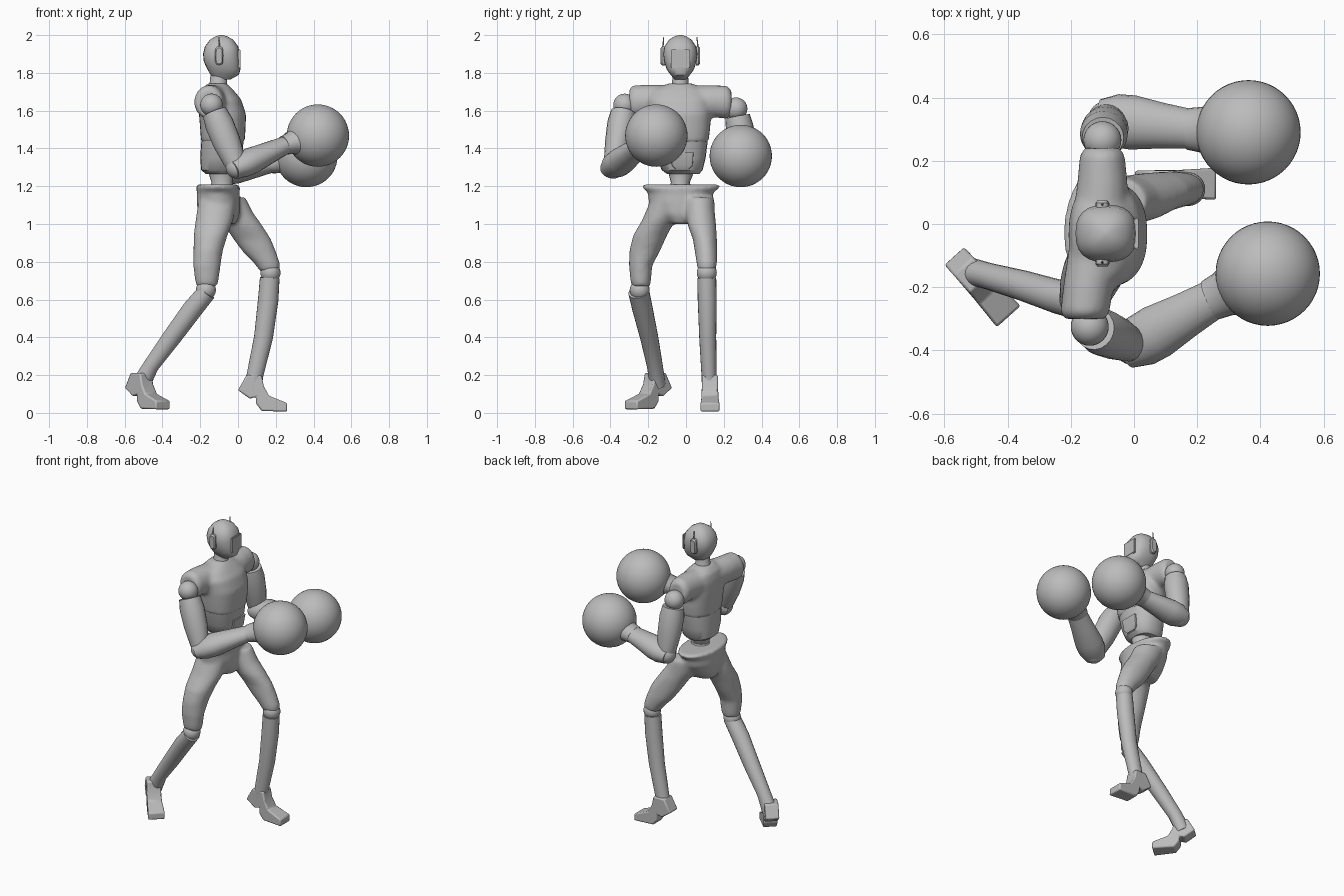
import bpy, bmesh, math
from mathutils import Vector, Matrix

cube = bpy.data.objects.get("Cube")
if cube:
    bpy.data.objects.remove(cube)

grey = bpy.data.materials.new("plain_grey")
grey.use_nodes = True
GREY = (0.5, 0.5, 0.5, 1)
grey.diffuse_color = GREY
grey.node_tree.nodes["Principled BSDF"].inputs["Base Color"].default_value = GREY
X, Y, Z = Vector((1, 0, 0)), Vector((0, 1, 0)), Vector((0, 0, 1))


def finish(name, bm, angle=35):
    bmesh.ops.recalc_face_normals(bm, faces=bm.faces)
    mesh = bpy.data.meshes.new(name)
    bm.to_mesh(mesh)
    bm.free()
    mesh.materials.append(grey)
    ob = bpy.data.objects.new(name, mesh)
    bpy.context.collection.objects.link(ob)
    bpy.ops.object.select_all(action='DESELECT')
    ob.select_set(True)
    bpy.context.view_layer.objects.active = ob
    bpy.ops.object.shade_smooth_by_angle(angle=math.radians(angle))
    return ob


def loft(bm, sections, ref=X, axis=None, sides=20, power=2.0):
    """Skin rounded sections (x, y, z, radius along ref, radius across)."""
    pts = [Vector(s[:3]) for s in sections]
    rings = []
    for i, s in enumerate(sections):
        t = axis or (pts[min(i + 1, len(pts) - 1)] - pts[max(i - 1, 0)]).normalized()
        u = (ref - t * ref.dot(t)).normalized()
        v = t.cross(u)
        ring = []
        for k in range(sides):
            a = math.tau * k / sides
            c, d = math.cos(a), math.sin(a)
            c = math.copysign(abs(c) ** (2 / power), c)
            d = math.copysign(abs(d) ** (2 / power), d)
            ring.append(bm.verts.new(pts[i] + u * c * s[3] + v * d * s[4]))
        rings.append(ring)
    for a, b in zip(rings, rings[1:]):
        for k in range(sides):
            n = (k + 1) % sides
            bm.faces.new((a[k], a[n], b[n], b[k]))
    bm.faces.new(rings[0][::-1])
    bm.faces.new(rings[-1])


def part(name, sections, **kw):
    bm = bmesh.new()
    loft(bm, sections, **kw)
    return finish(name, bm)


def fused(name, *lofts):
    """Several overlapping lofts melted into one smooth skin."""
    bm = bmesh.new()
    for sections, kw in lofts:
        loft(bm, sections, **kw)
    ob = finish(name, bm, 60)
    rm = ob.modifiers.new("skin", 'REMESH')
    rm.mode, rm.voxel_size, rm.use_smooth_shade = 'VOXEL', 0.012, True
    sm = ob.modifiers.new("soften", 'SMOOTH')
    sm.factor, sm.iterations = 0.5, 6
    return ob


def ball(name, centre, r, seg=32):
    bm = bmesh.new()
    bmesh.ops.create_uvsphere(bm, u_segments=seg, v_segments=seg // 2, radius=r,
                              matrix=Matrix.Translation(centre))
    return finish(name, bm)


def block(name, centre, size, bevel=0.0, tilt=0.0):
    bm = bmesh.new()
    m = Matrix.Translation(centre) @ Matrix.Rotation(tilt, 4, 'Y') @ Matrix.Diagonal((*size, 1))
    bmesh.ops.create_cube(bm, size=1, matrix=m)
    if bevel:
        bmesh.ops.bevel(bm, geom=bm.edges[:], offset=bevel, segments=2, affect='EDGES')
    return finish(name, bm)


def foot(name, origin, yaw):
    """Side profile with a raised heel, widened toward the toes."""
    profile = [(-.075, .12), (-.012, .075), (.02, .085), (.02, .05), (.05, .01), (.185, .007),
               (.185, .052), (.09, .09), (.062, .14), (.05, .2), (-.03, .2)]
    bm = bmesh.new()
    m = Matrix.Translation(origin) @ Matrix.Rotation(yaw, 4, 'Z')
    sides = [[bm.verts.new(m @ Vector((s, e * (.042 + .06 * max(s - .04, 0)), z)))
              for s, z in profile] for e in (-1, 1)]
    bm.faces.new(sides[0])
    bm.faces.new(sides[1][::-1])
    for i in range(len(profile)):
        j = (i + 1) % len(profile)
        bm.faces.new((sides[0][i], sides[0][j], sides[1][j], sides[1][i]))
    ob = finish(name, bm)
    bv = ob.modifiers.new("round", 'BEVEL')
    bv.width, bv.segments = 0.008, 2


# Head, visor, ear pods and aerials
part("head", [(-.085, -.03, 1.765, .045, .03), (-.07, -.03, 1.79, .075, .052),
              (-.075, -.03, 1.82, .088, .073), (-.085, -.03, 1.86, .096, .085),
              (-.088, -.03, 1.90, .097, .091), (-.087, -.03, 1.94, .088, .084),
              (-.087, -.03, 1.975, .062, .06), (-.088, -.03, 1.993, .032, .032),
              (-.088, -.03, 2.0, .008, .008)], axis=Z, power=2.5, sides=24)
block("visor", (.007, -.03, 1.875), (.014, .10, .10), .004)
for side, y in (("left", .064), ("right", -.124)):
    sgn = 1 if y > 0 else -1
    part(side + "_ear_pod", [(-.1, y - sgn * .012, 1.89, .022, .05), (-.1, y + sgn * .002, 1.89, .022, .05),
                             (-.1, y + sgn * .01, 1.89, .016, .042)], axis=Y, power=3.5)
    part(side + "_aerial", [(-.1, y, 1.92, .005, .005), (-.1, y - sgn * .006, 1.99, .002, .002)], sides=8)

# Neck, chest with shoulders, belly and waist
part("neck", [(-.105, -.03, 1.69, .065, .065), (-.105, -.03, 1.73, .047, .045),
              (-.1, -.03, 1.80, .044, .04)], axis=Z)
fused("chest",
      ([(-.08, -.03, 1.43, .115, .148), (-.08, -.03, 1.50, .12, .158), (-.082, -.032, 1.58, .125, .165),
        (-.095, -.035, 1.66, .112, .17), (-.11, -.035, 1.71, .085, .14),
        (-.11, -.03, 1.745, .05, .06)], dict(axis=Z, power=2.4, sides=28)),
      ([(-.155, -.30, 1.64, .065, .075), (-.155, -.28, 1.645, .078, .09), (-.145, -.2, 1.65, .08, .088),
        (-.11, -.03, 1.65, .09, .085), (-.1, .13, 1.65, .08, .085), (-.1, .215, 1.645, .072, .088),
        (-.1, .24, 1.64, .058, .072)], dict(axis=Y)))
part("belly", [(-.095, -.015, 1.265, .075, .085), (-.095, -.02, 1.285, .1, .108),
               (-.09, -.026, 1.35, .11, .13), (-.082, -.03, 1.44, .112, .145)],
     axis=Z, power=2.4, sides=24)
part("belly_plate", [(.002, -.02, 1.29, .008, .035), (.012, -.02, 1.31, .008, .055),
                     (.022, -.02, 1.38, .008, .06)], axis=Z, power=6)
part("waist", [(-.085, -.03, 1.16, .075, .07), (-.085, -.03, 1.22, .055, .05),
               (-.09, -.025, 1.28, .07, .07)], axis=Z)

# Hips and thighs as one skin
flat = dict(axis=Z, sides=24)
fused("hips_and_thighs",
      ([(-.10, -.03, 1.0, .09, .06), (-.10, -.03, 1.05, .11, .12), (-.105, -.03, 1.12, .115, .168),
        (-.105, -.028, 1.17, .112, .175), (-.105, -.026, 1.19, .118, .205),
        (-.11, -.026, 1.21, .11, .208)], dict(axis=Z, sides=28)),
      ([(-.165, -.238, .67, .055, .048), (-.165, -.24, .70, .062, .055), (-.165, -.24, .78, .073, .062),
        (-.158, -.218, .86, .078, .082), (-.145, -.19, .94, .09, .09),
        (-.125, -.145, 1.02, .1, .088), (-.11, -.11, 1.12, .1, .08)], flat),
      ([(.168, .11, .75, .052, .046), (.155, .11, .79, .068, .054), (.115, .107, .85, .088, .06),
        (.075, .1, .92, .1, .064), (.03, .085, .99, .1, .075), (-.02, .075, 1.06, .1, .078),
        (-.06, .07, 1.14, .1, .08)], flat))

# Knees, shins and feet
ball("right_knee", (-.17, -.245, .65), .053)
ball("left_knee", (.172, .11, .742), .053)
part("right_shin", [(-.165, -.25, .64, .05, .056), (-.24, -.23, .55, .054, .054),
                    (-.35, -.195, .40, .05, .048), (-.46, -.165, .25, .042, .042),
                    (-.515, -.15, .15, .05, .042)])
part("left_shin", [(.168, .11, .715, .052, .05), (.16, .112, .60, .054, .05),
                   (.135, .115, .40, .05, .045), (.09, .122, .20, .044, .04),
                   (.075, .125, .12, .05, .04)])
foot("right_foot", (-.52, -.155, .012), math.radians(-48))
foot("left_foot", (.075, .127, 0), 0)

# Arms: joint balls, upper arms, forearms, cuffs and round gloves
arms = {
    "right": dict(shoulder=(-.14, -.325, 1.63), elbow=(-.005, -.385, 1.30),
                  wrist=(.255, -.235, 1.42), glove=(.423, -.157, 1.468)),
    "left": dict(shoulder=(-.1, .265, 1.61), elbow=(-.085, .33, 1.27),
                 wrist=(.185, .30, 1.32), glove=(.362, .29, 1.36)),
}
for side, j in arms.items():
    s, e, w, g = (Vector(j[k]) for k in ("shoulder", "elbow", "wrist", "glove"))

    def along(a, b, steps):
        return [(*a.lerp(b, f), r1, r2) for f, r1, r2 in steps]

    ball(side + "_shoulder_joint", s, .06)
    part(side + "_upper_arm", along(s, e, [(.12, .066, .066), (.3, .076, .074), (.6, .074, .068),
                                           (.9, .06, .056), (1, .05, .05)]))
    ball(side + "_elbow", e, .06)
    part(side + "_forearm", along(e, w, [(-.1, .05, .062), (.1, .068, .084), (.3, .07, .086),
                                         (.65, .058, .072), (1, .046, .062)]), ref=Z)
    part(side + "_cuff", along(w, g, [(-.08, .05, .066), (.15, .058, .072), (.4, .085, .09)]), ref=Z)
    ball(side + "_glove", g, .165, 48)
